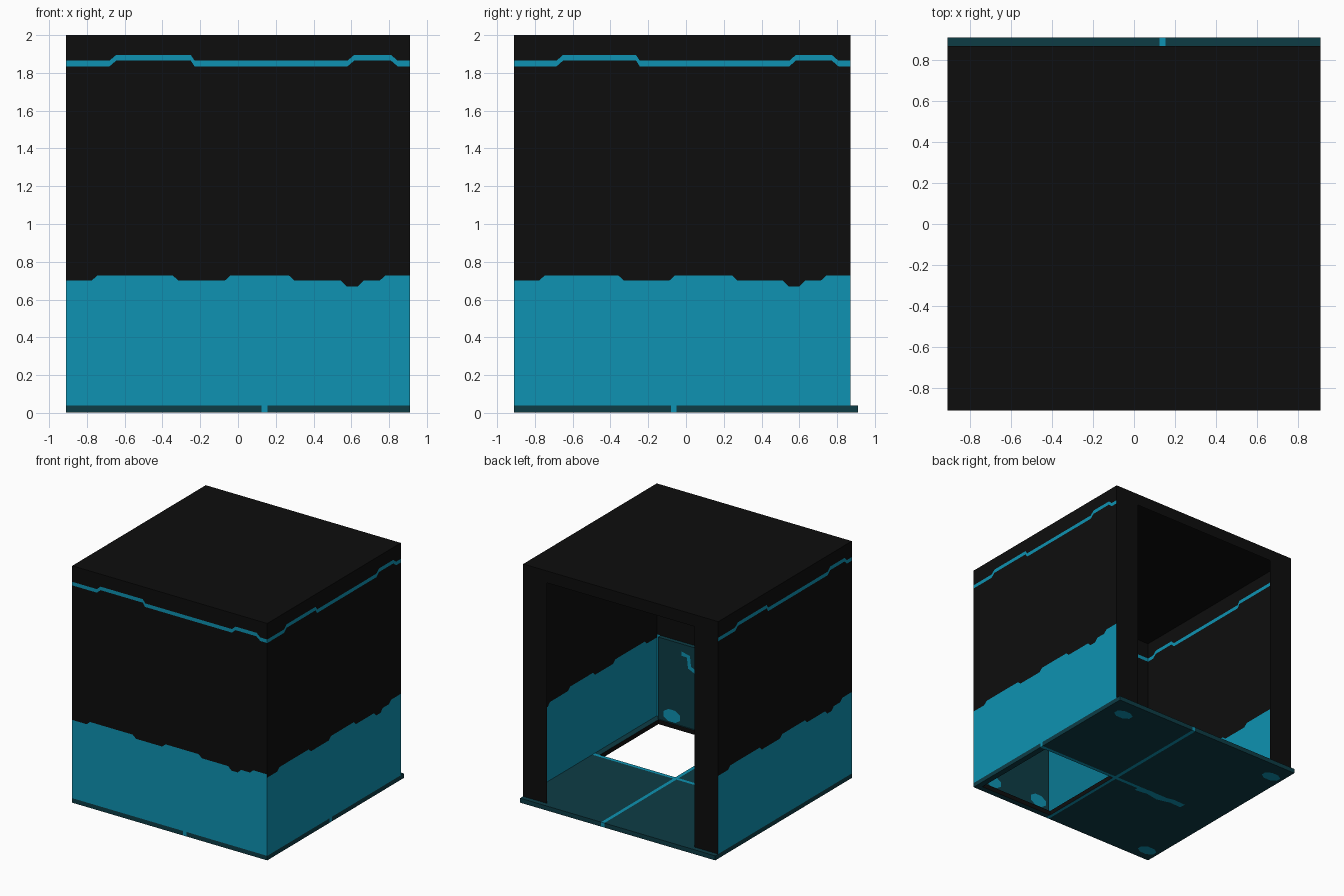
import bpy, bmesh, math
from mathutils import Vector

if "Cube" in bpy.data.objects:
    bpy.data.objects.remove(bpy.data.objects["Cube"])


def material(name, color):
    m = bpy.data.materials.new(name)
    m.diffuse_color = (*color, 1)
    m.use_nodes = True
    m.node_tree.nodes["Principled BSDF"].inputs["Base Color"].default_value = m.diffuse_color
    return m


BLACK, BLUE, TEAL = 0, 1, 2
MATS = [material("black", (0.004, 0.004, 0.004)),
        material("bright_blue", (0.0044, 0.29, 0.445)),
        material("dark_teal", (0.004, 0.045, 0.060))]


def make(name, faces):
    """faces: list of (corner points, material index)"""
    bm = bmesh.new()
    for pts, mat in faces:
        bm.faces.new([bm.verts.new(p) for p in pts]).material_index = mat
    bmesh.ops.remove_doubles(bm, verts=bm.verts, dist=0.0002)
    me = bpy.data.meshes.new(name)
    bm.to_mesh(me)
    bm.free()
    for m in MATS:
        me.materials.append(m)
    ob = bpy.data.objects.new(name, me)
    bpy.context.collection.objects.link(ob)
    return ob


W, BACK, F = 0.91, 0.87, 0.04     # half width, back wall plane, floor top

# stepped paint lines, as (position along wall, height)
WATER = [(-.91, .70), (-.775, .70), (-.745, .727), (-.345, .727), (-.315, .70),
         (-.07, .70), (-.04, .727), (.27, .727), (.30, .70), (.545, .70),
         (.575, .67), (.635, .67), (.665, .70), (.75, .70), (.78, .727), (.91, .727)]
STRIPE = [(-.91, 1.835), (-.68, 1.835), (-.645, 1.865), (-.25, 1.865), (-.23, 1.835),
          (.58, 1.835), (.615, 1.865), (.81, 1.865), (.845, 1.835), (.91, 1.835)]


def height(line, t):
    for (a, za), (b, zb) in zip(line, line[1:]):
        if t <= b:
            return za + (zb - za) * (t - a) / (b - a)
    return line[-1][1]


def wall(name, start, end):
    """Thin painted wall from start to end, left to right seen from outside."""
    start, end = Vector(start), Vector(end)
    cuts = sorted({p[0] for p in WATER + STRIPE})
    faces = []
    for a, b in zip(cuts, cuts[1:]):
        cols = []
        for t in (a, b):
            p = start.lerp(end, (t + W) / (2 * W))
            s = height(STRIPE, t)
            cols.append([(p.x, p.y, z) for z in (F, height(WATER, t), s, s + .03, 2)])
        for k, mat in enumerate((BLUE, BLACK, BLUE, BLACK)):
            faces.append(([cols[0][k], cols[1][k], cols[1][k + 1], cols[0][k + 1]], mat))
    make(name, faces)


wall("front_wall", (-W, -W), (W, -W))
wall("right_wall", (W, -W), (W, BACK))
wall("left_wall", (-W, BACK), (-W, -W))

# roof
make("roof", [([(-W, -W, 2), (W, -W, 2), (W, BACK, 2), (-W, BACK, 2)], BLACK)])


# back door frame: two jambs and a lintel
def back_rect(x0, x1, z0, z1):
    return ([(x1, BACK, z0), (x0, BACK, z0), (x0, BACK, z1), (x1, BACK, z1)], BLACK)


make("door_frame", [back_rect(-W, -.69, F, 1.9), back_rect(.69, W, F, 1.9),
                    back_rect(-W, -.69, 1.9, 2), back_rect(-.69, .69, 1.9, 2),
                    back_rect(.69, W, 1.9, 2)])

# floor slab with a square hole and blue seams
XS = [-W, -.56, .125, .155, .86, W]
YS = [-W, -.86, -.08, -.05, W]
Z0 = .002
HOLE = (3, 1)


def cell(i, j):
    if not (0 <= i < len(XS) - 1 and 0 <= j < len(YS) - 1):
        return None
    if (i, j) == HOLE:
        return "hole"
    return BLUE if i == 2 or (j == 2 and i > 0) else TEAL


faces = []
for i in range(len(XS) - 1):
    for j in range(len(YS) - 1):
        c = cell(i, j)
        if c == "hole":
            continue
        x0, x1, y0, y1 = XS[i], XS[i + 1], YS[j], YS[j + 1]
        ring = [(x0, y0), (x1, y0), (x1, y1), (x0, y1)]
        faces.append(([(x, y, F) for x, y in ring], c))
        faces.append(([(x, y, Z0) for x, y in reversed(ring)], c))
        for k, (di, dj) in enumerate([(0, -1), (1, 0), (0, 1), (-1, 0)]):
            n = cell(i + di, j + dj)
            if n is None or n == "hole":
                p, q = ring[k], ring[(k + 1) % 4]
                faces.append(([(*p, Z0), (*q, Z0), (*q, F), (*p, F)],
                              c if n is None else BLACK))
make("floor", faces)


# raised hatch lid leaning on the front wall
def box(name, lo, hi, mat):
    (a, b, c), (d, e, f) = lo, hi
    v = [(x, y, z) for x in (a, d) for y in (b, e) for z in (c, f)]
    quads = [(0, 1, 3, 2), (4, 6, 7, 5), (0, 4, 5, 1), (2, 3, 7, 6), (0, 2, 6, 4), (1, 5, 7, 3)]
    return make(name, [([v[n] for n in q], mat) for q in quads])


box("hatch_lid", (.155, -.905, F), (.87, -.87, .73), TEAL)


# thin painted marks
def under(u, v):
    return (u, v, 0)


def on_lid(u, v):
    return (u, -.868, v)


def spot(name, place, u, v):
    pts = [place(u + .085 * math.cos(a), v + .055 * math.sin(a))
           for a in (math.pi / 8 + k * math.pi / 4 for k in range(8))]
    if place is under:
        pts.reverse()
    else:
        pts.reverse()
    make(name, [(pts, BLUE)])


def squiggle(name, place, path, w):
    sides = []
    for k, p in enumerate(path):
        d = Vector(path[min(k + 1, len(path) - 1)]) - Vector(path[max(k - 1, 0)])
        n = Vector((-d.y, d.x)).normalized() * w / 2
        sides.append((place(p[0] + n.x, p[1] + n.y), place(p[0] - n.x, p[1] - n.y)))
    make(name, [([a[0], b[0], b[1], a[1]], BLUE) for a, b in zip(sides, sides[1:])])


for n, (x, y) in enumerate([(.74, .75), (-.8, .75), (-.8, -.79)]):
    spot(f"floor_spot_{n + 1}", under, x, y)
for n, x in enumerate((.27, .74)):
    spot(f"lid_spot_{n + 1}", on_lid, x, .1)
squiggle("lid_crack", on_lid, [(.65, .65), (.585, .64), (.575, .55), (.50, .52)], .035)
squiggle("floor_crack", under,
         [(-.1, -.085), (-.22, -.07), (-.33, -.09), (-.45, -.06), (-.56, -.065)], .055)
